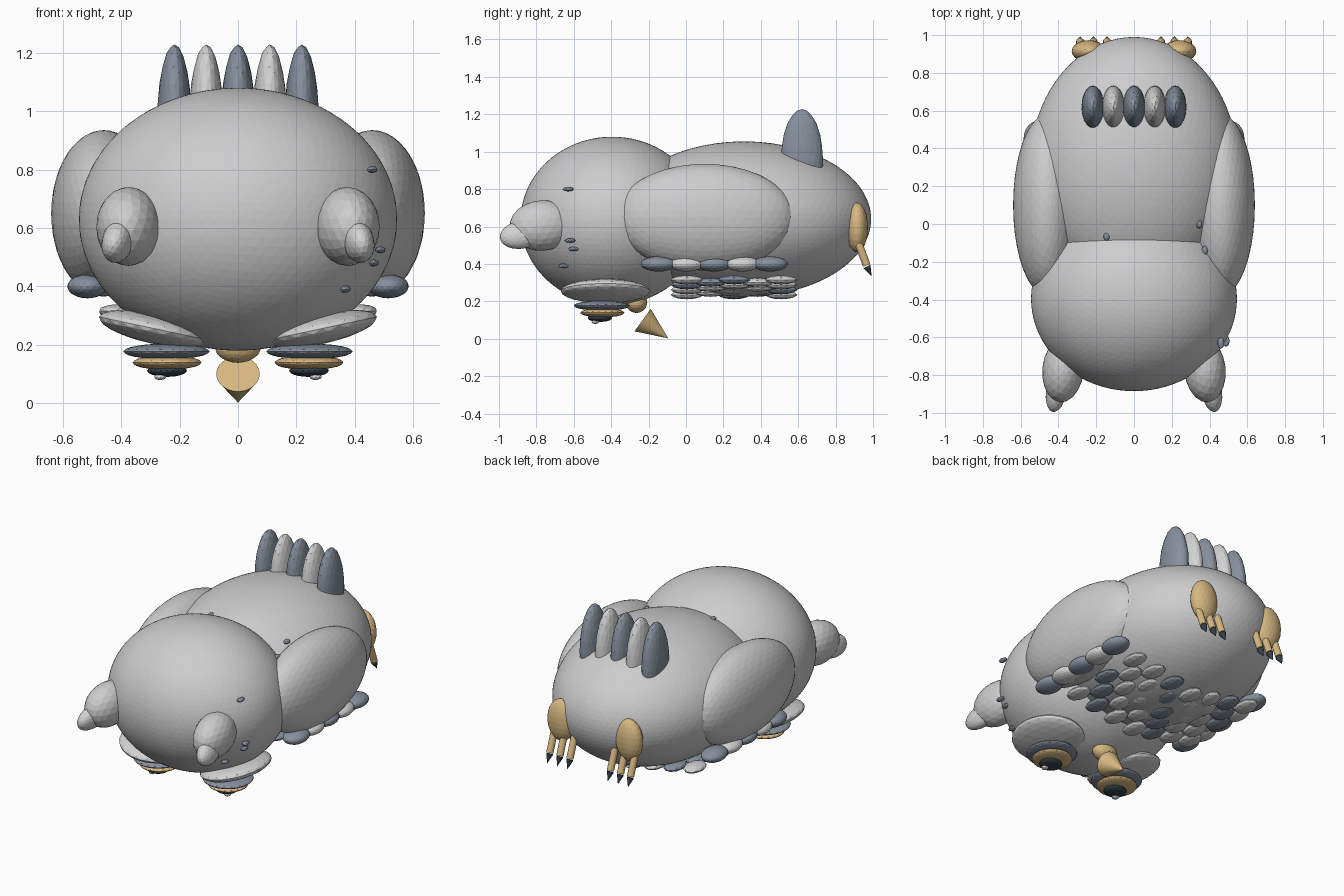
import bpy, bmesh
from math import radians
from mathutils import Vector, Matrix, Euler

cube = bpy.data.objects.get("Cube")
if cube:
    bpy.data.objects.remove(cube, do_unlink=True)


def material(name, rgb):
    m = bpy.data.materials.new(name)
    m.use_nodes = True
    m.diffuse_color = (*rgb, 1)
    m.node_tree.nodes["Principled BSDF"].inputs["Base Color"].default_value = (*rgb, 1)
    return m


GREY = material("body grey", (0.61, 0.61, 0.62))
PALE = material("pale feather", (0.65, 0.65, 0.65))
SLATE = material("slate feather", (0.24, 0.28, 0.34))
GOLD = material("gold", (0.68, 0.48, 0.22))
DARK = material("dark slate", (0.035, 0.05, 0.065))


def finish(name, bm, mat):
    mesh = bpy.data.meshes.new(name)
    bm.to_mesh(mesh)
    bm.free()
    mesh.materials.append(mat)
    obj = bpy.data.objects.new(name, mesh)
    bpy.context.collection.objects.link(obj)
    return obj


def ellipsoid(name, loc, radii, mat, rot=(0, 0, 0), detail=3):
    bm = bmesh.new()
    turn = Euler([radians(a) for a in rot]).to_matrix().to_4x4()
    place = Matrix.Translation(loc) @ turn @ Matrix.Diagonal((*radii, 1))
    bmesh.ops.create_icosphere(bm, subdivisions=detail, radius=1, matrix=place)
    return finish(name, bm, mat)


def pair(name, loc, radii, mat, rot=(0, 0, 0), detail=3):
    for side, s in (("left", 1), ("right", -1)):
        ellipsoid(f"{side}_{name}", (s * loc[0], loc[1], loc[2]), radii, mat,
                  (rot[0], s * rot[1], s * rot[2]), detail)


def rod(name, start, end, r1, r2, mat, sides=12):
    start, end = Vector(start), Vector(end)
    axis = end - start
    turn = axis.to_track_quat("Z", "Y").to_matrix().to_4x4()
    bm = bmesh.new()
    bmesh.ops.create_cone(bm, cap_ends=True, segments=sides, radius1=r1, radius2=r2,
                          depth=axis.length,
                          matrix=Matrix.Translation((start + end) / 2) @ turn)
    return finish(name, bm, mat)


# Head, body and wings
ellipsoid("head", (0, -0.395, 0.63), (0.545, 0.49, 0.45), GREY, detail=5)
ellipsoid("body", (0, 0.31, 0.64), (0.55, 0.68, 0.415), GREY, detail=5)
pair("wing", (0.46, 0.1, 0.65), (0.18, 0.48, 0.285), GREY, detail=4)

# Ear tufts and their tips
pair("ear_tuft", (0.375, -0.77, 0.605), (0.11, 0.175, 0.135), GREY, (4, 0, 6))
pair("ear_tip", (0.41, -0.88, 0.556), (0.054, 0.118, 0.075), PALE, (10, -12, 8))

# Eyes: layered discs on the underside of the head
pair("face_disc", (0.285, -0.43, 0.255), (0.195, 0.24, 0.052), PALE, (0, -12, 0))
pair("eye_rim", (0.245, -0.45, 0.177), (0.148, 0.15, 0.027), SLATE)
pair("iris", (0.243, -0.447, 0.139), (0.118, 0.118, 0.025), GOLD)
pair("pupil", (0.243, -0.46, 0.111), (0.068, 0.065, 0.021), DARK)
pair("eye_glint", (0.266, -0.485, 0.09), (0.021, 0.021, 0.011), PALE, detail=2)

# Beak
ellipsoid("beak_base", (0, -0.265, 0.195), (0.08, 0.058, 0.057), GOLD)
rod("beak", (0, -0.232, 0.1), (0, -0.095, 0.002), 0.074, 0, GOLD, 32)

# Tail fan
for i in range(5):
    ellipsoid(f"tail_feather_{i + 1}", ((i - 2) * 0.109, 0.62, 0.95),
              (0.06, 0.113, 0.278), PALE if i % 2 else SLATE)

# Wing edge feathers
for i in range(5):
    pair(f"wing_feather_{i + 1}", (0.515, -0.147 + i * 0.149, 0.4),
         (0.07, 0.095, 0.041), PALE if i % 2 else SLATE)

# Staggered belly feathers, rising with the curve of the belly
for row in range(5):
    odd = row % 2
    count = 6 if odd else 7
    for col in range(count):
        x = (col - (count - 1) / 2) * 0.14
        dark = (row + col) % 3 == (0 if odd else 2)
        ellipsoid(f"belly_feather_{row + 1}_{col + 1}",
                  (x, 0.005 + row * 0.126, 0.235 + 0.19 * abs(x)),
                  (0.058, 0.087, 0.024), SLATE if dark else PALE, detail=2)

# Feet with toes and talons
pair("foot", (0.24, 0.915, 0.595), (0.09, 0.058, 0.133), GOLD)
for side, s in (("left", 1), ("right", -1)):
    for i in range(3):
        x = s * (0.143 + i * 0.071)
        rod(f"{side}_toe_{i + 1}", (x, 0.915, 0.53), (x, 0.966, 0.392), 0.021, 0.021, GOLD)
        rod(f"{side}_talon_{i + 1}", (x, 0.967, 0.386), (x, 0.993, 0.333), 0.021, 0, DARK)

# Freckles on the head and back
spots = [(0.46, -0.63, 0.8), (0.488, -0.62, 0.525), (0.465, -0.6, 0.48), (0.368, -0.655, 0.39)]
for i, p in enumerate(spots):
    ellipsoid(f"cheek_freckle_{i + 1}", p, (0.018, 0.03, 0.012), SLATE, detail=2)
for i, p in enumerate([(-0.145, -0.065, 0.965), (0.375, -0.14, 0.865), (0.345, 0, 0.9)]):
    ellipsoid(f"back_freckle_{i + 1}", p, (0.017, 0.024, 0.014), SLATE, detail=2)
